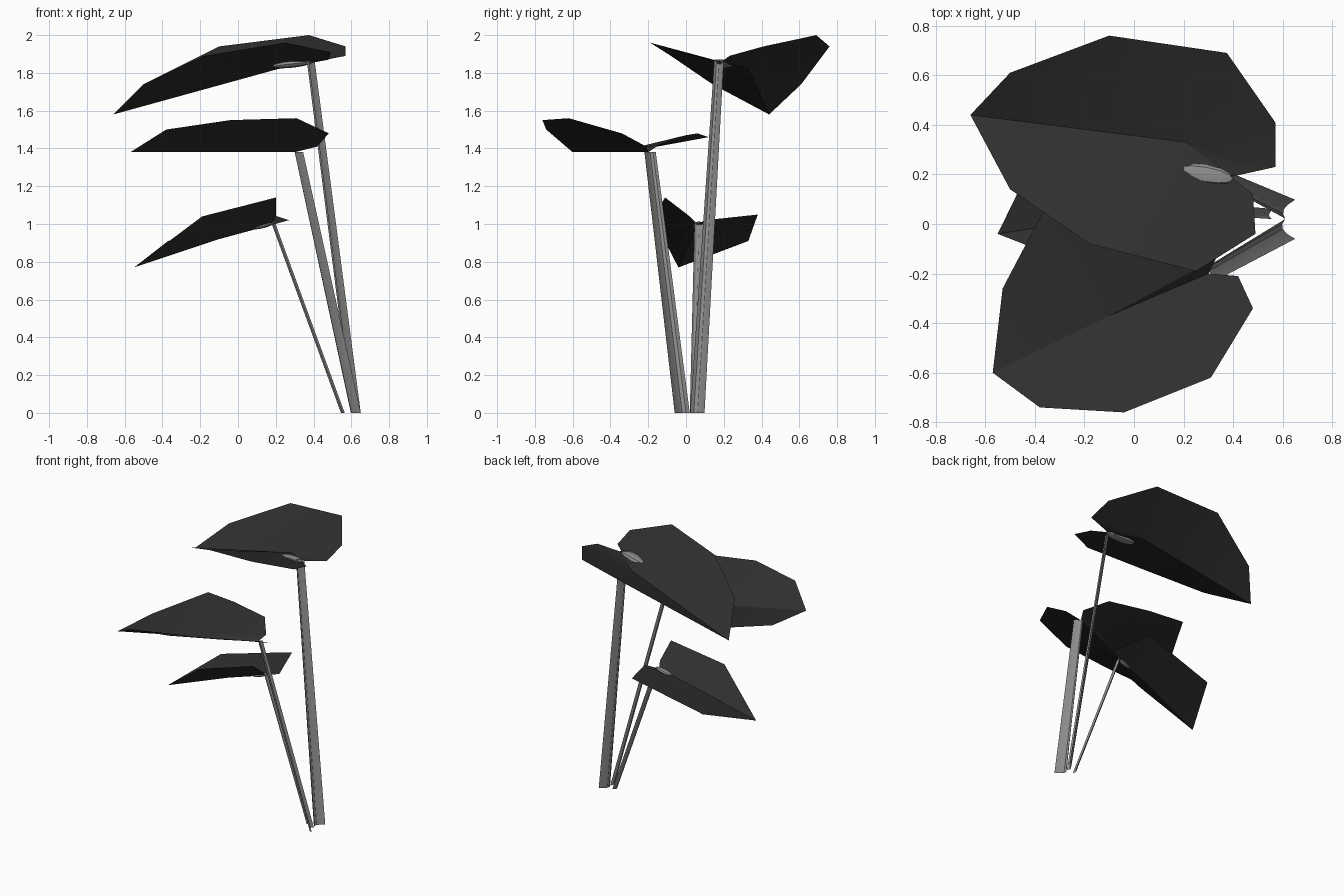
import bpy
import bmesh
import math
from mathutils import Vector

default_cube = bpy.data.objects.get("Cube")
if default_cube:
    bpy.data.objects.remove(default_cube, do_unlink=True)


def make_material(name, value):
    material = bpy.data.materials.new(name)
    material.use_nodes = True
    colour = (value, value, value, 1.0)
    material.diffuse_color = colour
    material.node_tree.nodes["Principled BSDF"].inputs["Base Color"].default_value = colour
    return material


leaf_material = make_material("dark charcoal leaf", 0.028)
stalk_material = make_material("mid grey stalk", 0.27)


def finish(bm, name, material):
    """Turn a bmesh into a named, shaded object."""
    mesh = bpy.data.meshes.new(name)
    bm.to_mesh(mesh)
    bm.free()
    mesh.materials.append(material)
    obj = bpy.data.objects.new(name, mesh)
    bpy.context.collection.objects.link(obj)
    bpy.ops.object.select_all(action="DESELECT")
    obj.select_set(True)
    bpy.context.view_layer.objects.active = obj
    bpy.ops.object.shade_smooth_by_angle(angle=math.radians(25))
    return obj


def make_leaf(name, notch, rib, tip, back_edge, front_edge):
    """Folded leaf: two fans around a midrib running from notch to tip."""
    bm = bmesh.new()
    start, centre, end = [bm.verts.new(p) for p in (notch, rib, tip)]
    for edge in (back_edge, front_edge):
        chain = [start] + [bm.verts.new(p) for p in edge] + [end]
        for first, second in zip(chain, chain[1:]):
            face = bm.faces.new((centre, first, second))
            face.normal_update()
            if face.normal.z < 0:
                face.normal_flip()
    return finish(bm, name, leaf_material)


def make_stalk(name, base, top, base_side, top_side, depth, segments=4):
    """Tapered open channel, curved across its width."""
    bm = bmesh.new()
    rows = []
    for centre, side in ((base, base_side), (top, top_side)):
        row = []
        for i in range(segments + 1):
            t = 2 * i / segments - 1
            bulge = Vector((-depth * (1 - t * t), 0, 0))
            row.append(bm.verts.new(Vector(centre) + Vector(side) * t + bulge))
        rows.append(row)
    for i in range(segments):
        bm.faces.new((rows[0][i], rows[0][i + 1], rows[1][i + 1], rows[1][i]))
    return finish(bm, name, stalk_material)


def make_stalk_end(name, start, end, width, thickness):
    """Flattened end of a stalk lying along the midrib of its leaf."""
    bm = bmesh.new()
    bmesh.ops.create_uvsphere(bm, u_segments=8, v_segments=6, radius=1)
    start, end = Vector(start), Vector(end)
    along = (end - start) / 2
    across = Vector((0, 0, 1)).cross(along).normalized() * width / 2
    up = along.cross(across).normalized() * thickness / 2
    for v in bm.verts:
        v.co = (start + end) / 2 + along * v.co.z + across * v.co.x + up * v.co.y
    return finish(bm, name, stalk_material)


# Upper leaf
make_leaf(
    "upper_leaf",
    notch=(0.39, 0.19, 1.86), rib=(0.21, 0.33, 1.82), tip=(-0.66, 0.44, 1.58),
    back_edge=[(0.57, 0.23, 1.89), (0.57, 0.41, 1.94), (0.375, 0.69, 2),
               (-0.1, 0.76, 1.94), (-0.5, 0.61, 1.74)],
    front_edge=[(0.48, 0.12, 1.87), (0.49, -0.04, 1.91), (0.25, -0.19, 1.96),
                (-0.18, -0.08, 1.89), (-0.5, 0.14, 1.74)],
)

# Middle leaf
make_leaf(
    "middle_leaf",
    notch=(0.3, -0.2, 1.38), rib=(-0.1, -0.37, 1.38), tip=(-0.57, -0.6, 1.38),
    back_edge=[(0.33, -0.14, 1.42), (0.22, 0, 1.47), (-0.08, 0.06, 1.48),
               (-0.33, 0.12, 1.46), (-0.53, -0.26, 1.39)],
    front_edge=[(0.42, -0.21, 1.41), (0.48, -0.34, 1.48), (0.31, -0.62, 1.56),
                (-0.04, -0.76, 1.55), (-0.38, -0.74, 1.5)],
)

# Lower leaf
make_leaf(
    "lower_leaf",
    notch=(0.18, 0.06, 1), rib=(-0.1, 0.03, 0.92), tip=(-0.55, -0.04, 0.77),
    back_edge=[(0.27, 0.1, 1.02), (0.18, 0.38, 1.05), (-0.37, 0.33, 0.91)],
    front_edge=[(0.2, 0.02, 1.04), (0.2, -0.11, 1.14), (-0.19, -0.18, 1.04)],
)

# Stalks
make_stalk("upper_stalk", (0.63, 0.06, 0), (0.39, 0.175, 1.87),
           (0.02, 0.038, 0), (0.015, 0.025, 0), 0.025)
make_stalk("middle_stalk", (0.63, -0.02, 0), (0.33, -0.19, 1.38),
           (-0.02, 0.04, 0), (-0.015, 0.03, 0), 0.03)
make_stalk("lower_stalk", (0.56, 0.04, 0), (0.19, 0.07, 1.01),
           (0.005, 0.02, 0), (0.005, 0.025, 0), 0.015)

# Stalk ends on the leaves
make_stalk_end("upper_stalk_end", (0.4, 0.18, 1.86), (0.18, 0.22, 1.835), 0.08, 0.04)
make_stalk_end("lower_stalk_end", (0.2, 0.07, 1.01), (0.08, 0.055, 0.975), 0.05, 0.025)
